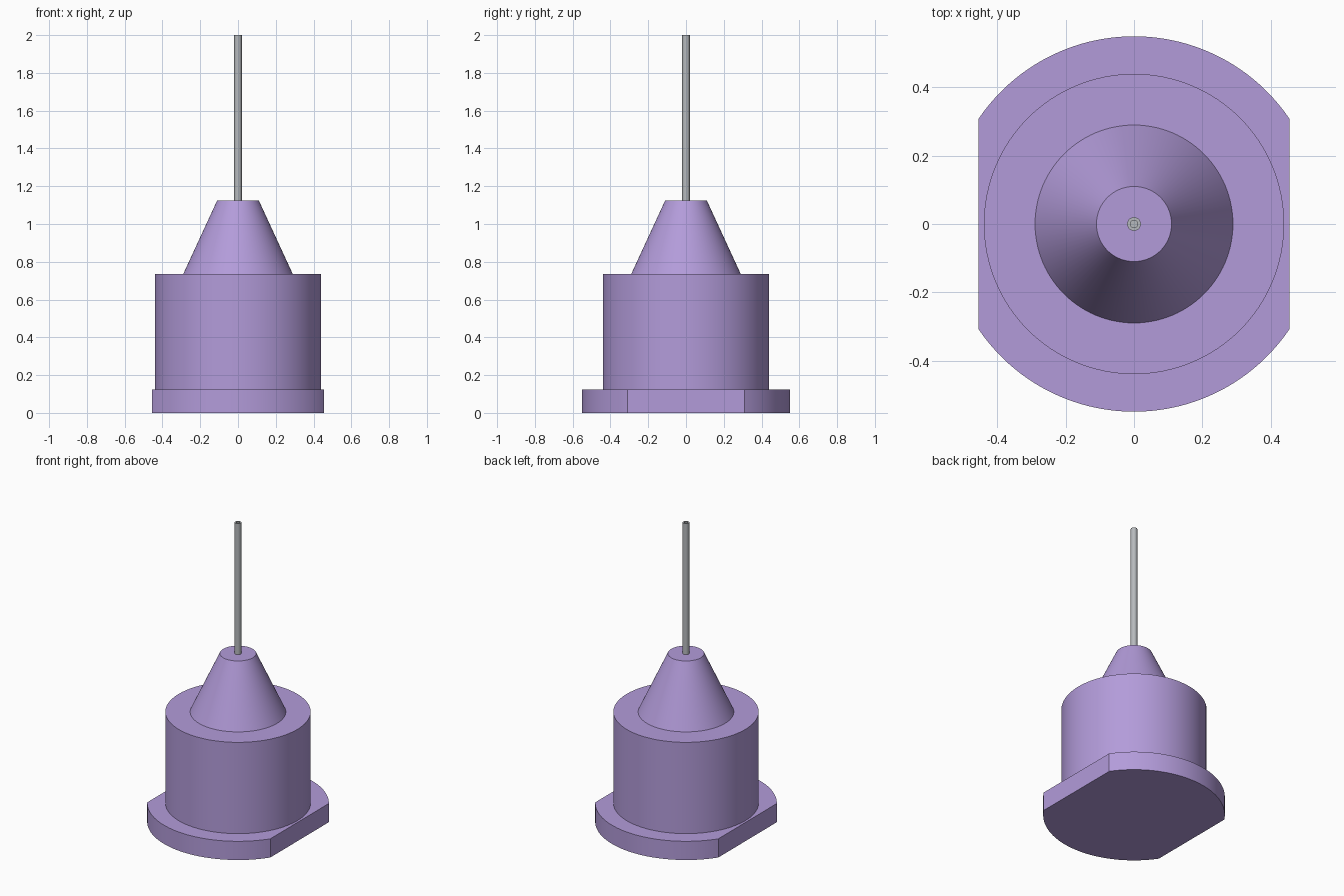
import bpy, bmesh, math

cube = bpy.data.objects.get("Cube")
if cube:
    bpy.data.objects.remove(cube, do_unlink=True)


def material(name, rgb):
    mat = bpy.data.materials.new(name)
    mat.use_nodes = True
    color = (*rgb, 1)
    mat.diffuse_color = color
    mat.node_tree.nodes["Principled BSDF"].inputs["Base Color"].default_value = color
    return mat


def finish(name, bm, mat):
    bmesh.ops.recalc_face_normals(bm, faces=bm.faces)
    mesh = bpy.data.meshes.new(name)
    bm.to_mesh(mesh)
    bm.free()
    mesh.materials.append(mat)
    obj = bpy.data.objects.new(name, mesh)
    bpy.context.collection.objects.link(obj)
    bpy.ops.object.select_all(action="DESELECT")
    obj.select_set(True)
    bpy.context.view_layer.objects.active = obj
    bpy.ops.object.shade_smooth_by_angle(angle=math.radians(25))
    return obj


def lathe(name, profile, mat, sides):
    """Revolve (radius, z) points around z and cap both ends."""
    bm = bmesh.new()
    rings = []
    for r, z in profile:
        angles = [math.tau * i / sides for i in range(sides)]
        rings.append([bm.verts.new((r * math.cos(a), r * math.sin(a), z)) for a in angles])
    for low, high in zip(rings, rings[1:]):
        for i in range(sides):
            j = (i + 1) % sides
            bm.faces.new((low[i], low[j], high[j], high[i]))
    bm.faces.new(rings[0])
    bm.faces.new(rings[-1])
    return finish(name, bm, mat)


lilac = material("lilac plastic", (0.45, 0.33, 0.70))
steel = material("needle steel", (0.47, 0.49, 0.51))

# Base flange: disc with its two x sides cut flat
radius, half_width, thickness, steps = 0.55, 0.455, 0.125, 48
start = math.acos(half_width / radius)
bm = bmesh.new()
outline = []
for turn in (0, math.pi):
    for i in range(steps + 1):
        a = turn + start + (math.pi - 2 * start) * i / steps
        outline.append(bm.verts.new((radius * math.cos(a), radius * math.sin(a), 0)))
face = bm.faces.new(outline)
solid = bmesh.ops.extrude_face_region(bm, geom=[face], use_keep_orig=True)
bmesh.ops.translate(bm, vec=(0, 0, thickness),
                    verts=[v for v in solid["geom"] if isinstance(v, bmesh.types.BMVert)])
finish("base_flange", bm, lilac)

# Hub barrel with stepped shoulder and tapered nose
lathe("hub", [(0.44, 0.12), (0.44, 0.735), (0.29, 0.735), (0.11, 1.125)], lilac, 96)

# Hollow needle: outer wall, rim, then bore down to its floor
lathe("needle", [(0.02, 1.1), (0.02, 2.0), (0.011, 2.0), (0.011, 1.13)], steel, 32)
